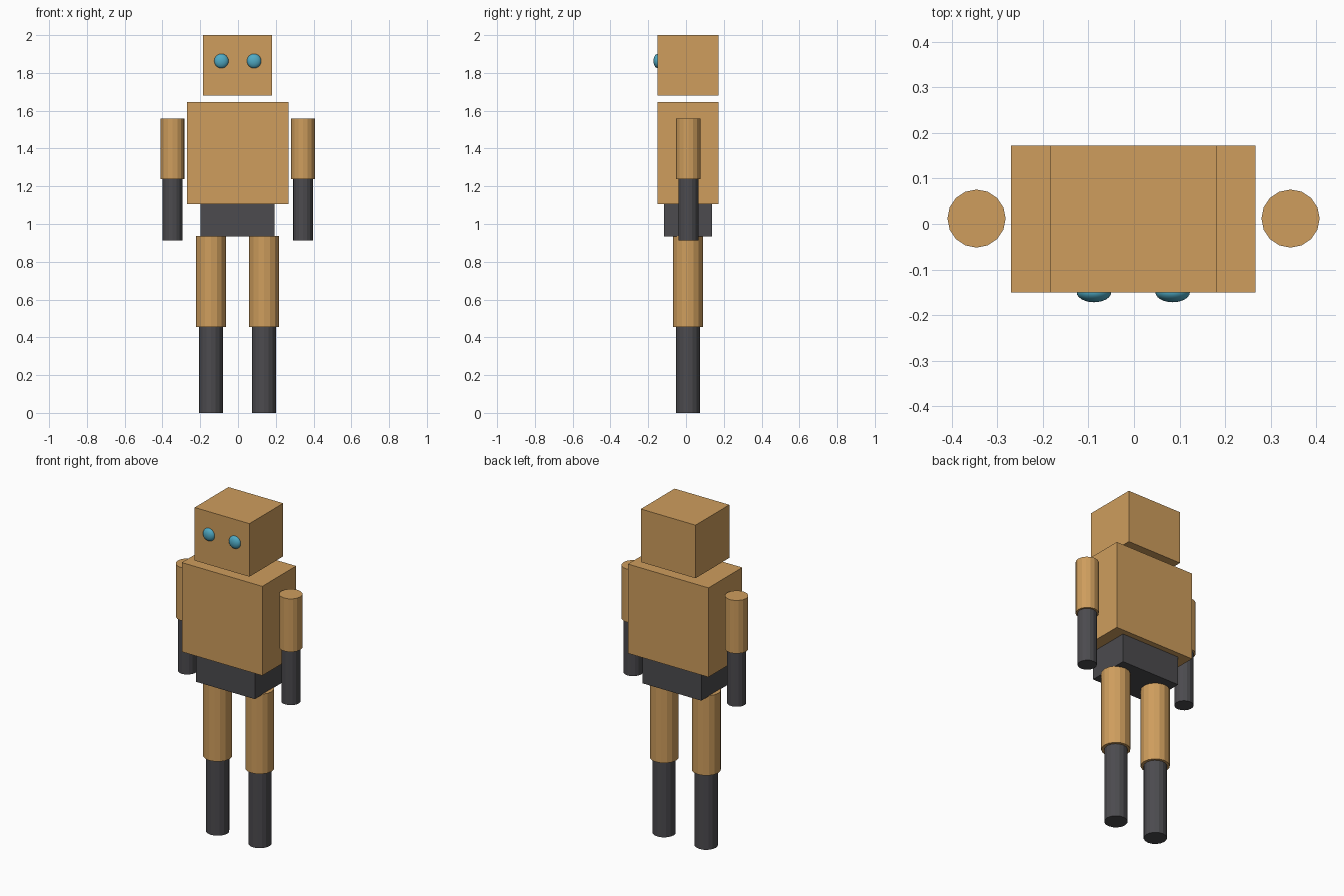
import bpy, bmesh
from mathutils import Matrix

if "Cube" in bpy.data.objects:
    bpy.data.objects.remove(bpy.data.objects["Cube"])


def material(name, rgb):
    m = bpy.data.materials.new(name)
    m.diffuse_color = (*rgb, 1)
    m.use_nodes = True
    m.node_tree.nodes["Principled BSDF"].inputs["Base Color"].default_value = m.diffuse_color
    return m


TAN = material("tan", (0.62, 0.34, 0.11))
DARK = material("charcoal", (0.072, 0.07, 0.077))
TEAL = material("teal", (0.08, 0.40, 0.55))


def finish(name, bm, mat):
    me = bpy.data.meshes.new(name)
    bm.to_mesh(me)
    bm.free()
    me.materials.append(mat)
    ob = bpy.data.objects.new(name, me)
    bpy.context.collection.objects.link(ob)
    return ob


def box(name, x, y, z, mat):
    """Box from (min, max) ranges on each axis."""
    bm = bmesh.new()
    bmesh.ops.create_cube(bm, size=1)
    for v in bm.verts:
        v.co = [(a + b) / 2 + c * (b - a) for (a, b), c in zip((x, y, z), v.co)]
    return finish(name, bm, mat)


def limb(name, x, y, z, r, mat):
    """Upright sixteen-sided cylinder between two heights."""
    bm = bmesh.new()
    bmesh.ops.create_cone(bm, cap_ends=True, segments=16, radius1=r, radius2=r,
                          depth=z[1] - z[0],
                          matrix=Matrix.Translation((x, y, sum(z) / 2)))
    return finish(name, bm, mat)


def eye(name, x):
    """Flattened smooth ball half sunk into the face."""
    bm = bmesh.new()
    bmesh.ops.create_uvsphere(bm, u_segments=24, v_segments=16, radius=1,
                              matrix=Matrix.Translation((x, -0.15, 1.863))
                              @ Matrix.Diagonal((0.038, 0.022, 0.038, 1)))
    for f in bm.faces:
        f.smooth = True
    return finish(name, bm, TEAL)


# Head, torso and hips
box("head", (-0.184, 0.181), (-0.15, 0.172), (1.68, 2.0), TAN)
box("torso", (-0.27, 0.267), (-0.15, 0.172), (1.107, 1.645), TAN)
box("hips", (-0.199, 0.194), (-0.117, 0.138), (0.933, 1.107), DARK)

# Paired eyes, arms and legs
for side, s in (("left", 1), ("right", -1)):
    eye(side + "_eye", s * 0.0865 - 0.0015)
    ax = s * 0.345 - 0.001
    limb(side + "_upper_arm", ax, 0.012, (1.238, 1.558), 0.064, TAN)
    limb(side + "_forearm", ax, 0.012, (0.912, 1.238), 0.053, DARK)
    lx = s * 0.1405 - 0.0025
    limb(side + "_thigh", lx, 0.01, (0.455, 0.936), 0.08, TAN)
    limb(side + "_shin", lx, 0.011, (0.0, 0.455), 0.064, DARK)
